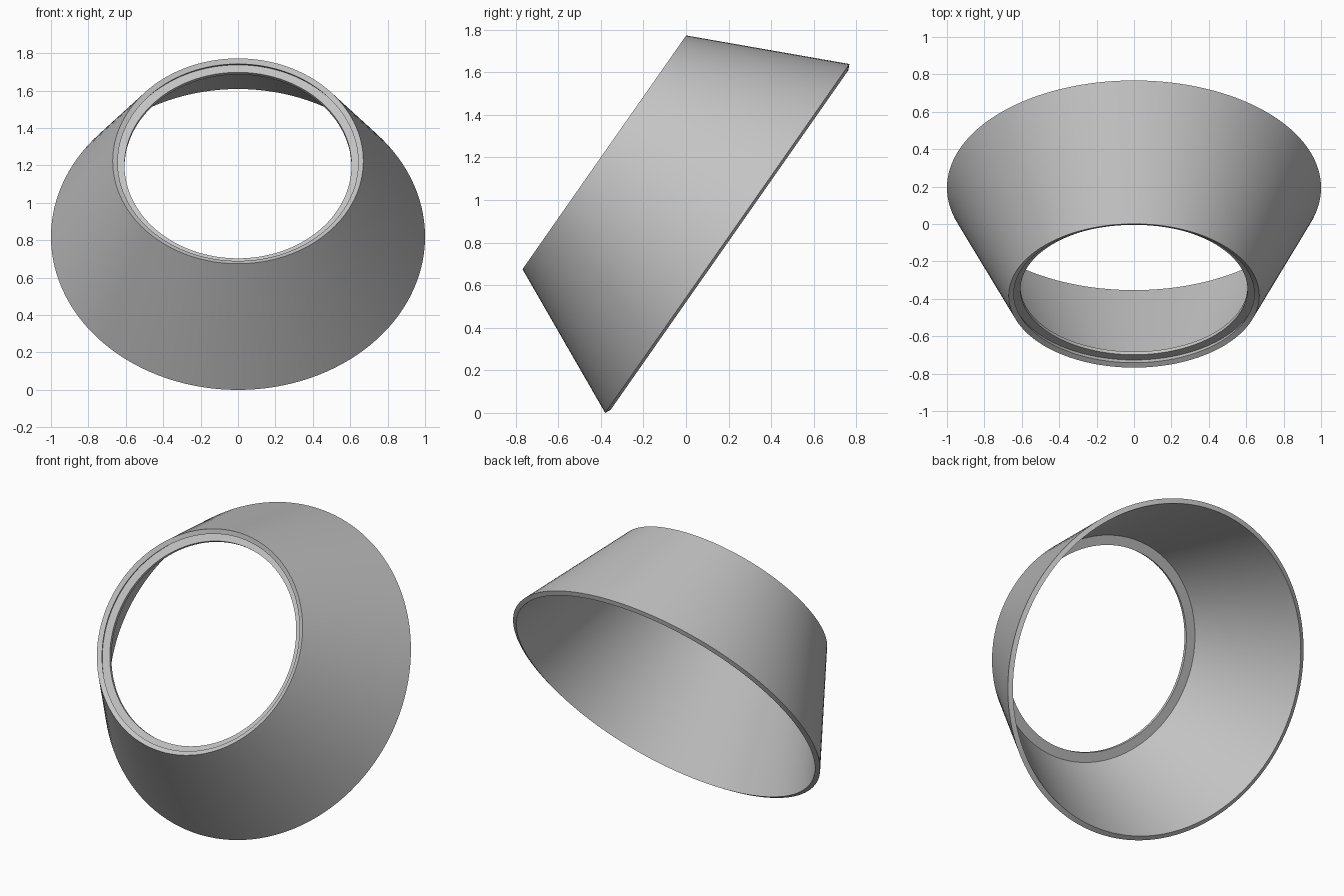
import bpy
import bmesh
import math
from mathutils import Matrix, Vector

cube = bpy.data.objects.get("Cube")
if cube:
    bpy.data.objects.remove(cube, do_unlink=True)

SEGMENTS = 128
BASE_R, TOP_R, HEIGHT = 1.0, 0.67, 0.705
WALL = 0.03
TILT = math.radians(55)

# One plain grey for everything
grey = bpy.data.materials.new("plain_grey")
grey.use_nodes = True
colour = (0.55, 0.55, 0.55, 1)
grey.diffuse_color = colour
grey.node_tree.nodes["Principled BSDF"].inputs["Base Color"].default_value = colour

# The cone axis leans towards the front
placement = Matrix.Translation((0, 0.194, math.sin(TILT))) @ Matrix.Rotation(TILT, 4, "X")


def revolve(name, profile):
    """Spin a closed (radius, height) profile around the tilted axis."""
    bm = bmesh.new()
    verts = [bm.verts.new((r, 0, h)) for r, h in profile]
    edges = [bm.edges.new((v, verts[(i + 1) % len(verts)])) for i, v in enumerate(verts)]
    bmesh.ops.spin(bm, geom=verts + edges, cent=(0, 0, 0), axis=(0, 0, 1),
                   angle=math.tau, steps=SEGMENTS, use_merge=True)
    bmesh.ops.remove_doubles(bm, verts=bm.verts, dist=0.0001)
    bmesh.ops.recalc_face_normals(bm, faces=bm.faces)
    bm.transform(placement)
    mesh = bpy.data.meshes.new(name)
    bm.to_mesh(mesh)
    bm.free()
    mesh.materials.append(grey)
    obj = bpy.data.objects.new(name, mesh)
    bpy.context.collection.objects.link(obj)
    bpy.ops.object.select_all(action="DESELECT")
    obj.select_set(True)
    bpy.context.view_layer.objects.active = obj
    bpy.ops.object.shade_smooth_by_angle(angle=math.radians(30))
    return obj


# Tapered shell, thickened squarely to its sloping wall
outer = [Vector((BASE_R, 0)), Vector((TOP_R, HEIGHT))]
inward = Vector((-HEIGHT, TOP_R - BASE_R)).normalized() * WALL
revolve("tapered_shell", outer + [p + inward for p in reversed(outer)])

# Flat retaining ring, set just inside the narrow end
front, back = HEIGHT - 0.04, HEIGHT - 0.06
revolve("inner_ring", [(0.607, front), (0.67, front), (0.67, back), (0.607, back)])
